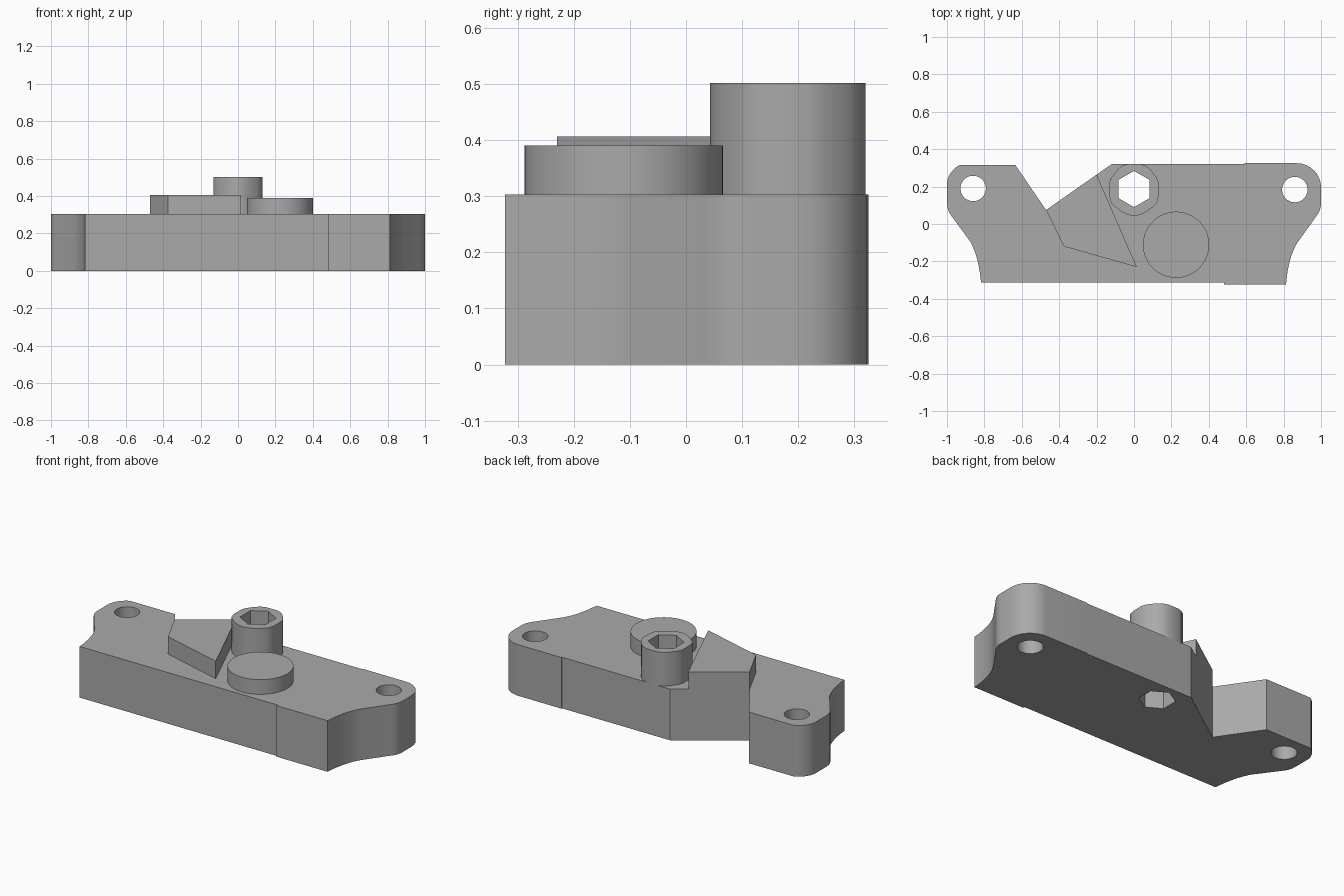
import bpy, bmesh, math
from mathutils import Vector
from mathutils.geometry import interpolate_bezier

cube = bpy.data.objects.get("Cube")
if cube:
    bpy.data.objects.remove(cube, do_unlink=True)

grey = bpy.data.materials.new("plain grey")
grey.use_nodes = True
grey.diffuse_color = (0.4, 0.4, 0.4, 1)
grey.node_tree.nodes["Principled BSDF"].inputs["Base Color"].default_value = grey.diffuse_color


def prism(name, outline, z0, z1):
    """Extrude a flat outline between two heights."""
    bm = bmesh.new()
    face = bm.faces.new([bm.verts.new((x, y, z0)) for x, y in outline])
    top = bmesh.ops.extrude_face_region(bm, geom=[face])["geom"]
    bmesh.ops.translate(bm, vec=(0, 0, z1 - z0),
                        verts=[g for g in top if isinstance(g, bmesh.types.BMVert)])
    bmesh.ops.recalc_face_normals(bm, faces=bm.faces)
    mesh = bpy.data.meshes.new(name)
    bm.to_mesh(mesh)
    bm.free()
    mesh.materials.append(grey)
    obj = bpy.data.objects.new(name, mesh)
    bpy.context.collection.objects.link(obj)
    return obj


def ring(cx, cy, r, n, start=0.0):
    return [(cx + r * math.cos(start + math.tau * i / n),
             cy + r * math.sin(start + math.tau * i / n)) for i in range(n)]


def curve(a, b, c, d, n=9):
    pts = [Vector((*p, 0)) for p in (a, b, c, d)]
    return [(p.x, p.y) for p in interpolate_bezier(*pts, n)]


def cut(target, cutter):
    mod = target.modifiers.new(cutter.name, 'BOOLEAN')
    mod.operation = 'DIFFERENCE'
    mod.solver = 'EXACT'
    mod.object = cutter


# Base block outline, counter-clockwise from the front right-hand corner
outline = [(-0.818, -0.314), (0.48, -0.314), (0.48, -0.323)]
outline += curve((0.813, -0.323), (0.82, -0.23), (0.84, -0.15), (0.877, -0.095))
outline += curve((0.97, 0.035), (0.99, 0.06), (1, 0.08), (1, 0.115), 6)
outline += curve((1, 0.195), (1, 0.267), (0.942, 0.325), (0.87, 0.325))
outline += [(0.59, 0.325), (0.59, 0.32), (-0.12, 0.32), (-0.47, 0.075), (-0.635, 0.316)]
outline += curve((-0.93, 0.316), (-0.965, 0.3), (-0.993, 0.265), (-1, 0.225), 6)
outline += curve((-1, 0.115), (-1, 0.08), (-0.99, 0.06), (-0.97, 0.035), 6)
outline += curve((-0.875, -0.095), (-0.843, -0.15), (-0.825, -0.23), (-0.818, -0.314))[:-1]
base = prism("base_block", outline, 0, 0.303)

# Raised parts on top of the base
wedge = prism("wedge_plate", [(-0.47, 0.075), (-0.375, -0.12), (0.015, -0.23), (-0.2, 0.264)],
              0.303, 0.406)
disc = prism("round_pad", ring(0.225, -0.111, 0.177, 64), 0.303, 0.39)

# Hexagonal boss with softened ends
half = [(0, 0.043), (0.03, 0.048), (0.06, 0.062), (0.1, 0.09), (0.123, 0.115), (0.132, 0.15),
        (0.132, 0.22), (0.123, 0.245), (0.09, 0.29), (0.065, 0.31), (0.035, 0.32)]
boss = prism("hex_boss", half + [(-x, y) for x, y in reversed(half[1:])], 0.303, 0.502)

# Through holes
hex_cutter = prism("hex_cutter", ring(0, 0.187, 0.097, 6, math.pi / 2), -0.1, 0.7)
left_cutter = prism("left_hole_cutter", ring(0.86, 0.184, 0.068, 48), -0.1, 0.7)
right_cutter = prism("right_hole_cutter", ring(-0.86, 0.19, 0.068, 48), -0.1, 0.7)
cutters = (hex_cutter, left_cutter, right_cutter)
for cutter in cutters:
    cut(base, cutter)
cut(boss, hex_cutter)

# Apply the cuts, then smooth the curved walls
bpy.context.view_layer.update()
for obj in (base, wedge, disc, boss):
    bpy.ops.object.select_all(action='DESELECT')
    obj.select_set(True)
    bpy.context.view_layer.objects.active = obj
    for mod in list(obj.modifiers):
        bpy.ops.object.modifier_apply(modifier=mod.name)
    bpy.ops.object.shade_smooth_by_angle(angle=math.radians(30))
for cutter in cutters:
    bpy.data.objects.remove(cutter, do_unlink=True)
